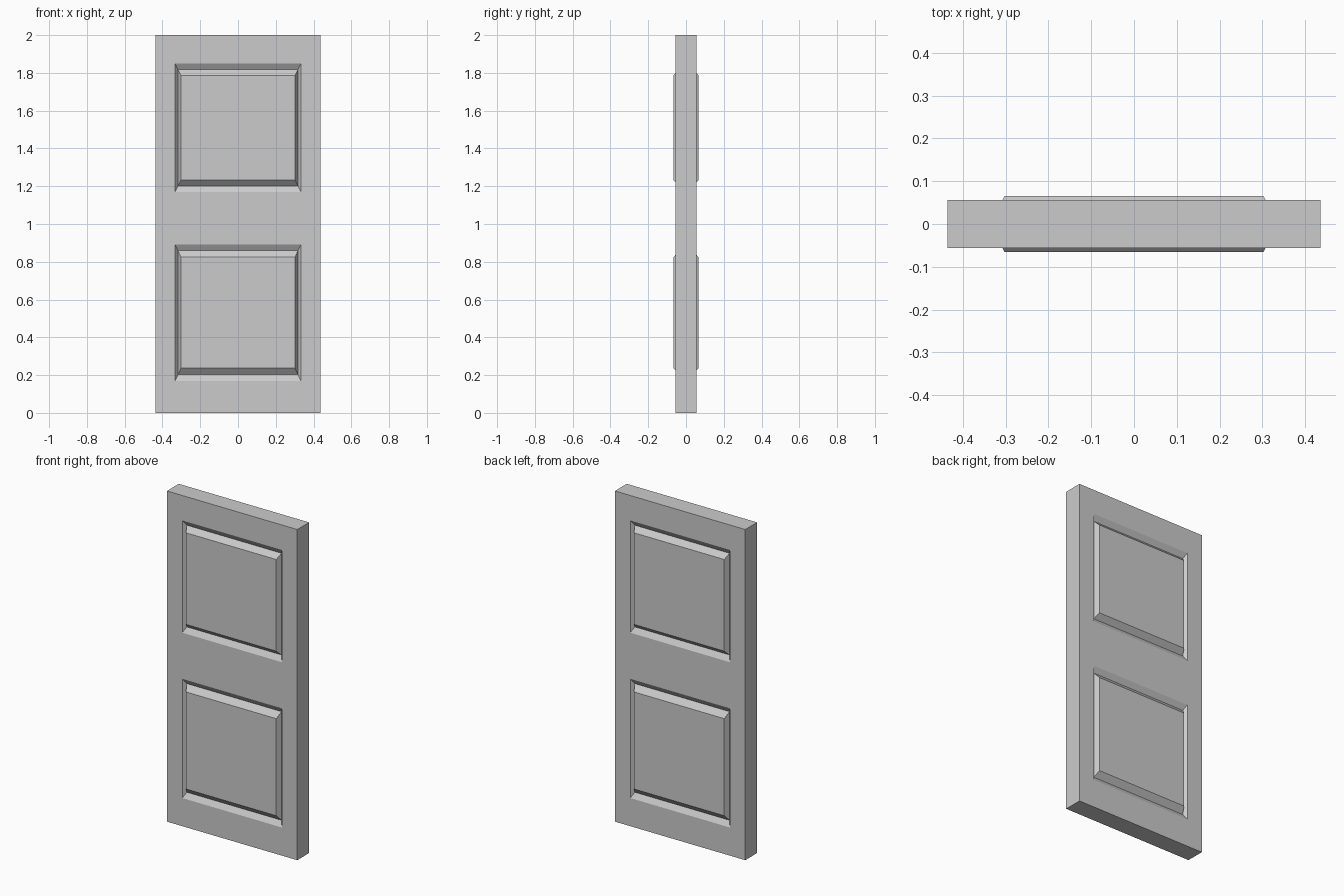
import bpy
import bmesh
from mathutils import Vector

if "Cube" in bpy.data.objects:
    bpy.data.objects.remove(bpy.data.objects["Cube"])

HALF_W, HEIGHT, HALF_T = 0.436, 2.0, 0.0565
PANEL_X = 0.333
# bottom, top, and vertical width of the moulding of each panel
PANELS = [(0.17, 0.891, 0.067), (1.17, 1.849, 0.0625)]

bm = bmesh.new()

# plain slab
bmesh.ops.create_cube(bm, size=1.0)
for v in bm.verts:
    v.co = Vector((v.co.x * 2 * HALF_W, v.co.y * 2 * HALF_T, (v.co.z + 0.5) * HEIGHT))


def cut(point, normal):
    geom = bm.verts[:] + bm.edges[:] + bm.faces[:]
    bmesh.ops.bisect_plane(bm, geom=geom, plane_co=point, plane_no=normal)


# stile and rail divisions
for x in (-PANEL_X, PANEL_X):
    cut((x, 0, 0), (1, 0, 0))
for bottom, top, _ in PANELS:
    for z in (bottom, top):
        cut((0, 0, z), (0, 0, 1))


def step_face(face, inset_x, inset_z, half_y):
    """Extrude a rectangular face to a smaller rectangle at another depth."""
    c = face.calc_center_median()
    face = bmesh.ops.extrude_discrete_faces(bm, faces=[face])["faces"][0]
    for v in face.verts:
        v.co.x -= inset_x if v.co.x > c.x else -inset_x
        v.co.z -= inset_z if v.co.z > c.z else -inset_z
        v.co.y = half_y if c.y > 0 else -half_y
    return face


# groove and raised field on both sides
for bottom, top, width in PANELS:
    cells = []
    for f in bm.faces:
        c = f.calc_center_median()
        if abs(c.x) < 0.01 and abs(c.y) > HALF_T - 0.001 and bottom < c.z < top:
            cells.append(f)
    for f in cells:
        groove = step_face(f, 0.016, 0.032, HALF_T - 0.02)
        step_face(groove, 0.015, width - 0.032, 0.066)

bmesh.ops.recalc_face_normals(bm, faces=bm.faces[:])
mesh = bpy.data.meshes.new("panelled_door")
bm.to_mesh(mesh)
bm.free()
door = bpy.data.objects.new("panelled_door", mesh)
bpy.context.collection.objects.link(door)
